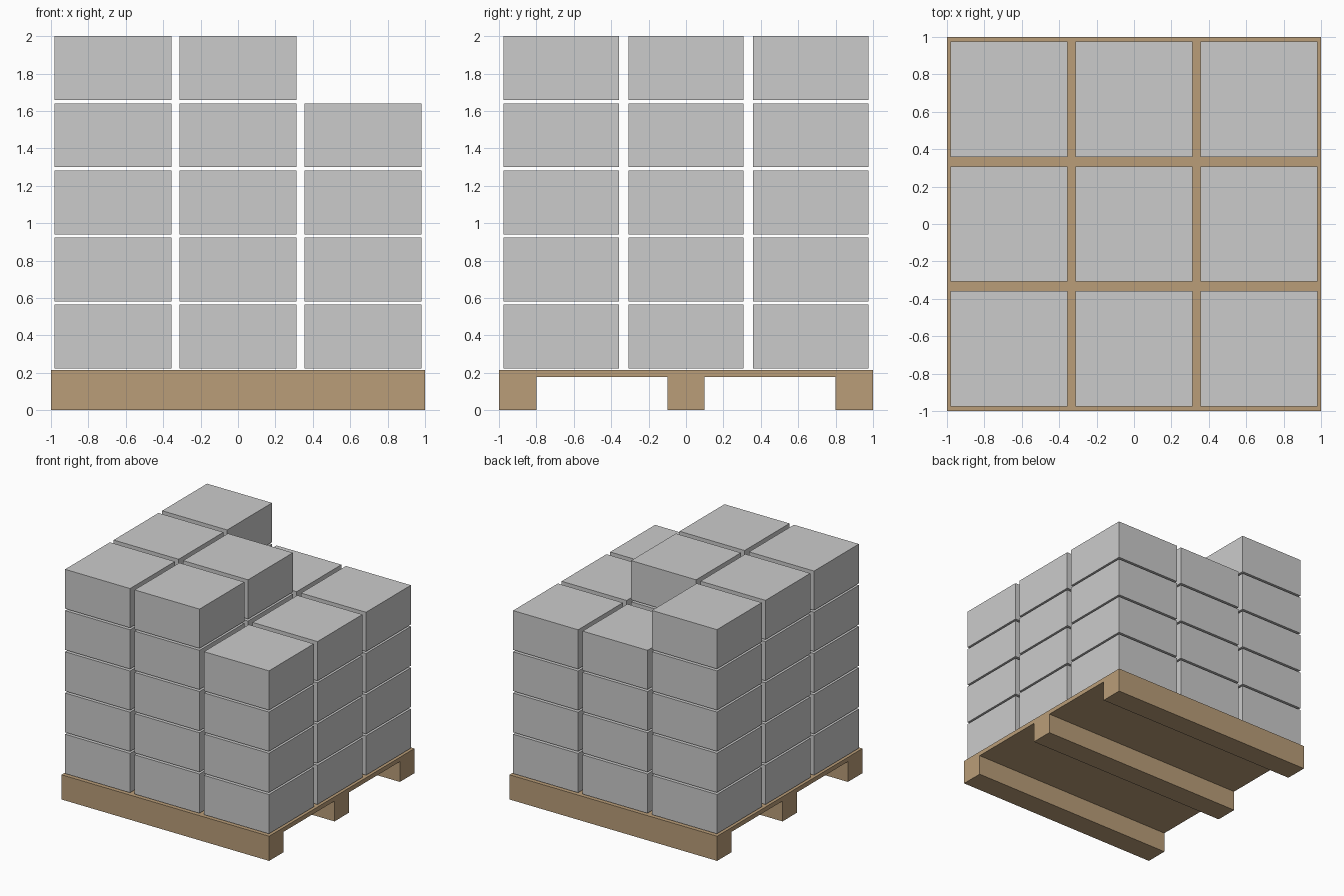
import bpy, bmesh

if "Cube" in bpy.data.objects:
    bpy.data.objects.remove(bpy.data.objects["Cube"])

# Spacing and size of the boxes
PITCH_X, PITCH_Y, PITCH_Z = 0.669, 0.668, 0.359
SIZE_X, SIZE_Y, SIZE_Z = 0.626, 0.617, 0.342
FIRST_Z = 0.222
DECK_TOP, DECK_BOTTOM = 0.215, 0.177


def make_object(name, bm, material=None):
    bmesh.ops.recalc_face_normals(bm, faces=bm.faces)
    mesh = bpy.data.meshes.new(name)
    bm.to_mesh(mesh)
    bm.free()
    obj = bpy.data.objects.new(name, mesh)
    bpy.context.collection.objects.link(obj)
    if material:
        mesh.materials.append(material)
    return obj


def add_box(name, center, size):
    bm = bmesh.new()
    bmesh.ops.create_cube(bm, size=1)
    bmesh.ops.scale(bm, vec=size, verts=bm.verts)
    bmesh.ops.translate(bm, vec=center, verts=bm.verts)
    return make_object(name, bm)


# Pallet: deck with three runners, one y-z profile extruded along x
wood = bpy.data.materials.new("wood")
wood.diffuse_color = (0.49, 0.34, 0.19, 1)
wood.use_nodes = True
wood.node_tree.nodes["Principled BSDF"].inputs["Base Color"].default_value = wood.diffuse_color
profile = [(-1, DECK_TOP), (-1, 0), (-0.8, 0), (-0.8, DECK_BOTTOM),
           (-0.1, DECK_BOTTOM), (-0.1, 0), (0.1, 0), (0.1, DECK_BOTTOM),
           (0.8, DECK_BOTTOM), (0.8, 0), (1, 0), (1, DECK_TOP)]
bm = bmesh.new()
face = bm.faces.new([bm.verts.new((-1, y, z)) for y, z in profile])
side = bmesh.ops.extrude_face_region(bm, geom=[face], use_keep_orig=True)
moved = [v for v in side["geom"] if isinstance(v, bmesh.types.BMVert)]
bmesh.ops.translate(bm, vec=(2, 0, 0), verts=moved)
make_object("pallet", bm, wood)

# Boxes: four full layers, the fifth partly unloaded
removed_from_top = {(1, -1), (1, 0), (1, 1), (0, 1)}
for layer in range(5):
    for col in (-1, 0, 1):
        for row in (-1, 0, 1):
            if layer == 4 and (col, row) in removed_from_top:
                continue
            z = FIRST_Z + SIZE_Z / 2 + layer * PITCH_Z
            add_box(f"box_layer{layer + 1}_col{col + 2}_row{row + 2}",
                    (col * PITCH_X, row * PITCH_Y, z),
                    (SIZE_X, SIZE_Y, SIZE_Z))
